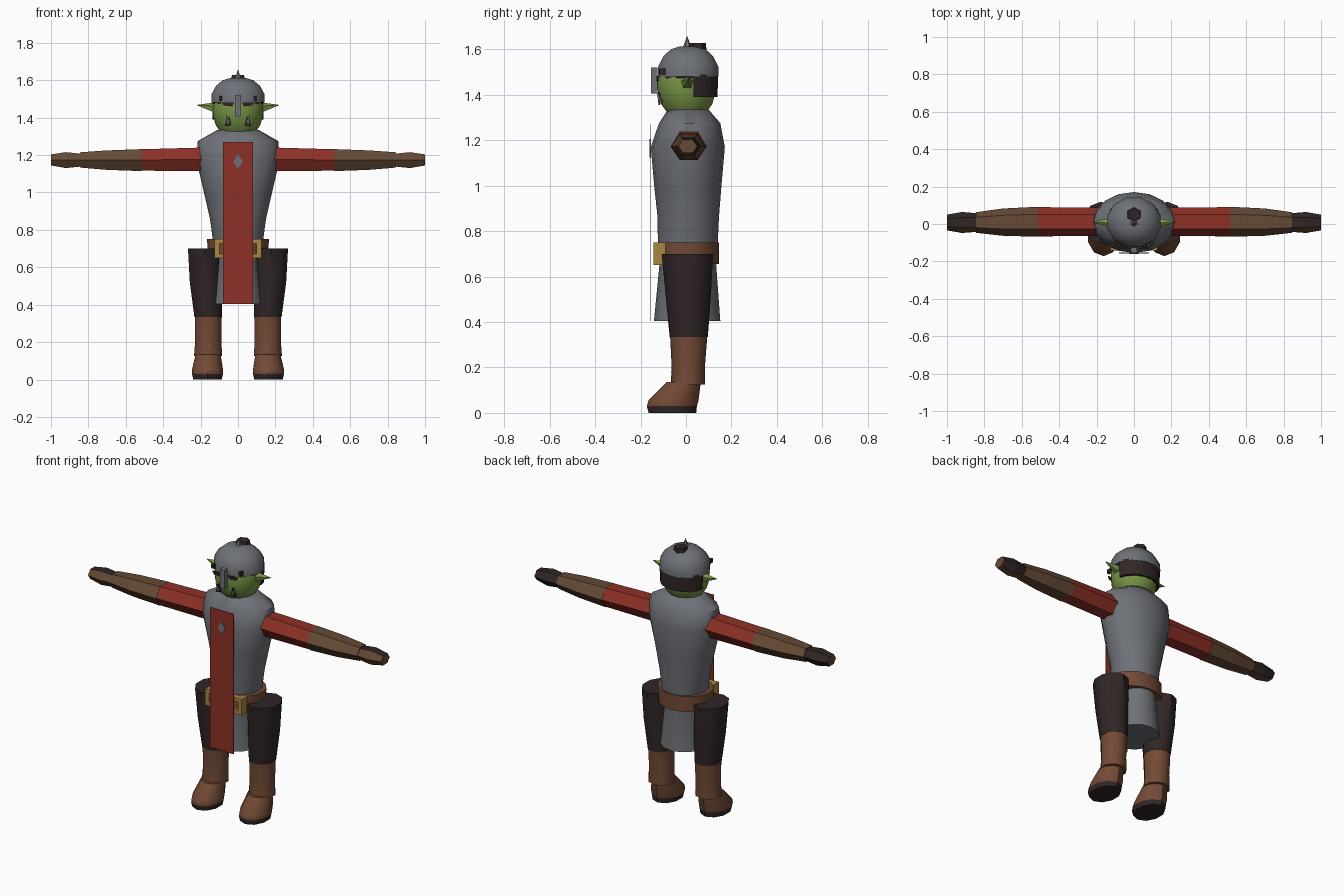
import bpy
import bmesh
import math
from mathutils import Vector

if "Cube" in bpy.data.objects:
    bpy.data.objects.remove(bpy.data.objects["Cube"])


def material(name, r, g, b):
    m = bpy.data.materials.new(name)
    m.use_nodes = True
    m.diffuse_color = (r, g, b, 1)
    m.node_tree.nodes["Principled BSDF"].inputs["Base Color"].default_value = (r, g, b, 1)
    return m


STEEL = material("steel grey", .155, .165, .185)
RED = material("cloth red", .27, .03, .02)
SKIN = material("goblin green", .19, .30, .06)
DARK = material("dark cloth", .03, .019, .019)
BOOT = material("boot brown", .17, .068, .036)
LEATHER = material("bracer brown", .13, .068, .036)
GOLD = material("buckle gold", .40, .24, .05)


def finish(name, bm, mats, smooth=None):
    bmesh.ops.recalc_face_normals(bm, faces=bm.faces)
    me = bpy.data.meshes.new(name)
    bm.to_mesh(me)
    bm.free()
    ob = bpy.data.objects.new(name, me)
    bpy.context.collection.objects.link(ob)
    for m in mats:
        me.materials.append(m)
    if smooth:
        bpy.ops.object.select_all(action="DESELECT")
        ob.select_set(True)
        bpy.context.view_layer.objects.active = ob
        bpy.ops.object.shade_smooth_by_angle(angle=math.radians(smooth))
    return ob


def loft(name, rings, sides, mats, axis="z", phase=0, smooth=None, arc=1):
    """Rings are (position, centre a, centre b, radius a, radius b) along an axis."""
    bm = bmesh.new()
    rows = []
    for p, ca, cb, ra, rb in rings:
        row = []
        for i in range(sides):
            t = 2 * math.pi * (i + phase) / sides * arc
            a, b = ca + ra * math.cos(t), cb + rb * math.sin(t)
            row.append(bm.verts.new((a, b, p) if axis == "z" else (p, a, b)))
        rows.append(row)
    for lo, hi in zip(rows, rows[1:]):
        for i in range(sides if arc == 1 else sides - 1):
            j = (i + 1) % sides
            bm.faces.new((lo[i], lo[j], hi[j], hi[i]))
    bm.faces.new(rows[0])
    bm.faces.new(rows[-1])
    return finish(name, bm, mats, smooth)


def box(name, x, y, z, mat):
    bm = bmesh.new()
    bmesh.ops.create_cube(bm, size=1)
    for v in bm.verts:
        v.co = [lo + (c + .5) * (hi - lo) for c, (lo, hi) in zip(v.co, (x, y, z))]
    return finish(name, bm, [mat])


def plate(name, points, y, mat, thick=.004):
    """Thin front-facing plate from an x, z outline."""
    bm = bmesh.new()
    face = bm.faces.new([bm.verts.new((x, y, z)) for x, z in points])
    out = bmesh.ops.extrude_face_region(bm, geom=[face])["geom"]
    bmesh.ops.translate(bm, vec=(0, thick, 0),
                        verts=[g for g in out if isinstance(g, bmesh.types.BMVert)])
    return finish(name, bm, [mat])


def cone(name, base, tip, r, sides, mat):
    base, tip = Vector(base), Vector(tip)
    d = tip - base
    bm = bmesh.new()
    bmesh.ops.create_cone(bm, cap_ends=True, segments=sides, radius1=r, radius2=0, depth=d.length)
    bm.transform(d.to_track_quat("Z", "Y").to_matrix().to_4x4())
    bmesh.ops.translate(bm, verts=bm.verts, vec=(base + tip) / 2)
    return finish(name, bm, [mat])


# Mail tunic with flared skirt
loft("tunic", [(.405, 0, .005, .14, .146), (.65, 0, .008, .112, .125), (.75, 0, .008, .135, .132),
               (.86, 0, .01, .15, .135), (1.0, 0, .008, .182, .148), (1.17, 0, .008, .222, .163),
               (1.275, 0, .016, .215, .135), (1.335, 0, .01, .11, .09)],
     16, [STEEL], smooth=50)

# Belt and buckle
loft("belt", [(.655, 0, .004, .162, .142), (.75, 0, .004, .165, .142)], 16, [BOOT], smooth=40)
for s in (-1, 1):
    box("buckle_side", sorted((s * .10, s * .125)), (-.142, -.09), (.65, .75), GOLD)
for z in (.65, .728):
    box("buckle_bar", (-.125, .125), (-.142, -.11), (z, z + .022), GOLD)

# Tabard and its diamond badge
plate("tabard", [(-.08, .405), (.08, .405), (.08, 1.27), (-.08, 1.27)], -.157, RED)
plate("tabard_diamond", [(0, 1.125), (.025, 1.165), (0, 1.205), (-.025, 1.165)], -.161, STEEL)

# Head, back hair, helmet
loft("head", [(1.325, 0, .003, .095, .09), (1.36, 0, .003, .119, .116), (1.41, 0, .003, .134, .13),
              (1.46, 0, .003, .138, .133), (1.53, 0, .003, .12, .12)], 14, [SKIN], smooth=50)
loft("back_hair", [(1.39, 0, .033, .135, .106), (1.49, 0, .033, .14, .108)],
     9, [DARK], arc=9 / 16, smooth=40)
loft("helmet", [(1.48, 0, .01, .148, .137), (1.525, 0, .01, .147, .137), (1.57, 0, .01, .122, .113),
                (1.6, 0, .01, .085, .08), (1.613, 0, .01, .04, .04)],
     12, [STEEL], phase=.5, smooth=35)
loft("helmet_lining", [(1.472, 0, .008, .137, .133), (1.482, 0, .008, .14, .135)], 12, [DARK], phase=.5)
box("nose_guard", (-.016, .016), (-.155, -.125), (1.405, 1.52), STEEL)
cone("helmet_spike", (0, .005, 1.6), (0, .005, 1.66), .022, 6, STEEL)
loft("topknot", [(1.595, 0, .05, .042, .04), (1.628, 0, .052, .038, .036)], 6, [DARK], phase=.5)

for s in (-1, 1):
    side = "left" if s > 0 else "right"

    # Face details
    cone(side + "_ear", (s * .12, .005, 1.452), (s * .223, .01, 1.468), .031, 5, SKIN)
    cone(side + "_tusk", (s * .05, -.112, 1.365), (s * .063, -.128, 1.415), .013, 4, STEEL)
    plate(side + "_mouth_corner", [(s * .035, 1.36), (s * .07, 1.355), (s * .048, 1.41)], -.122, DARK, .008)
    plate(side + "_eye", [(s * .03, 1.46), (s * .075, 1.465), (s * .085, 1.482), (s * .02, 1.482)],
          -.13, DARK, .008)
    box(side + "_helmet_rivet", sorted((s * .085, s * .1)), (-.118, -.09), (1.49, 1.515), DARK)

    # Arm: sleeve, bracer and hand
    loft(side + "_sleeve", [(s * .19, .012, 1.177, .076, .073), (s * .515, .012, 1.174, .078, .066)],
         6, [RED], axis="x")
    loft(side + "_bracer", [(s * .512, .012, 1.173, .08, .068), (s * .7, .01, 1.173, .073, .06),
                            (s * .845, .008, 1.174, .055, .047)], 6, [LEATHER], axis="x")
    hand = loft(side + "_hand", [(s * .843, .008, 1.173, .05, .04), (s * .92, .008, 1.173, .056, .049),
                                 (s, .008, 1.174, .042, .034)], 6, [LEATHER, DARK], axis="x")
    for f in hand.data.polygons:
        f.material_index = int(f.normal.y > .1 or f.normal.z > .9)

    # Leg: trousers and boot shaft
    loft(side + "_trouser", [(.335, s * .159, .012, .078, .084), (.52, s * .172, .01, .09, .1),
                             (.70, s * .178, .006, .094, .113)], 10, [DARK], phase=.5, smooth=40)
    loft(side + "_boot_shaft", [(.125, s * .16, .008, .079, .075), (.2, s * .159, .01, .074, .073),
                                (.34, s * .159, .012, .076, .082)], 10, [BOOT], phase=.5, smooth=40)

    # Foot with dark sole and sloping instep
    foot = loft(side + "_boot_foot", [(0, s * .163, -.06, .08, .105), (.03, s * .163, -.062, .087, .11),
                                      (.055, s * .163, -.055, .087, .11), (.135, s * .16, -.01, .07, .075)],
                10, [BOOT, DARK], phase=.5, smooth=40)
    for f in foot.data.polygons:
        f.material_index = int(f.center.z < .025)
    for y, z in ((-.096, .105), (-.066, .18)):
        box(side + "_boot_stud", (s * .157 - .004, s * .157 + .004), (y, y + .02), (z - .003, z + .003), GOLD)
